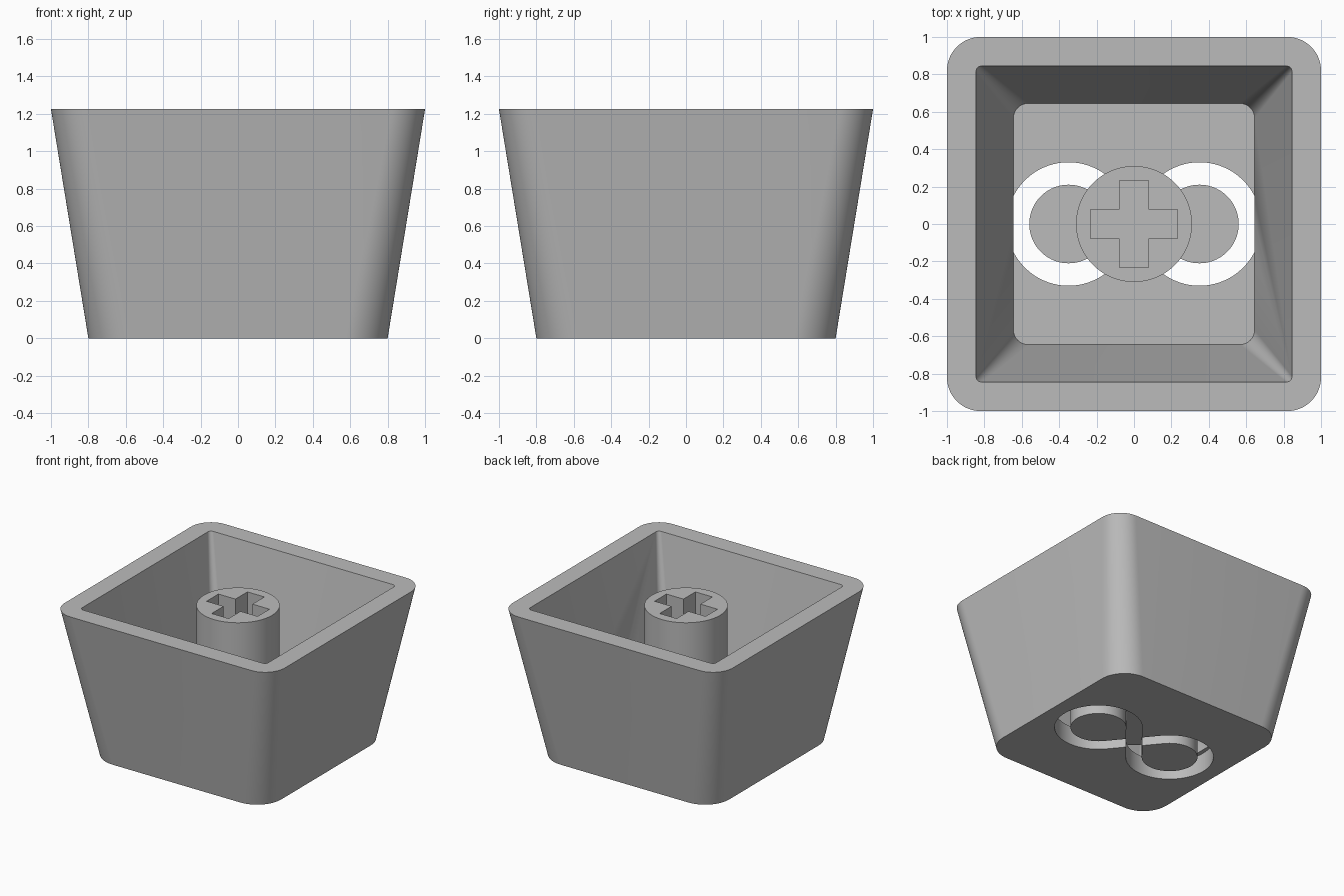
import bpy, bmesh, math
from mathutils import Vector

cube = bpy.data.objects.get("Cube")
if cube:
    bpy.data.objects.remove(cube, do_unlink=True)

HEIGHT, FLOOR = 1.225, 0.155
STEM_TOP, SOCKET_FLOOR = 1.16, 0.6

grey = bpy.data.materials.new("light_grey")
grey.use_nodes = True
grey.diffuse_color = (0.5, 0.5, 0.5, 1)
grey.node_tree.nodes["Principled BSDF"].inputs["Base Color"].default_value = (0.5, 0.5, 0.5, 1)


def loft(name, rings):
    """Skin a stack of equal-count rings and cap both ends."""
    bm = bmesh.new()
    loops = [[bm.verts.new(p) for p in ring] for ring in rings]
    n = len(loops[0])
    for low, high in zip(loops, loops[1:]):
        for i in range(n):
            j = (i + 1) % n
            bm.faces.new((low[i], low[j], high[j], high[i]))
    bm.faces.new(reversed(loops[0]))
    bm.faces.new(loops[-1])
    bmesh.ops.recalc_face_normals(bm, faces=bm.faces)
    mesh = bpy.data.meshes.new(name)
    bm.to_mesh(mesh)
    bm.free()
    mesh.materials.append(grey)
    obj = bpy.data.objects.new(name, mesh)
    bpy.context.collection.objects.link(obj)
    return obj


def prism(name, outline, z0, z1):
    return loft(name, [[(x, y, z) for x, y in outline] for z in (z0, z1)])


def rounded_square(half, radius, z, steps=16):
    points = []
    for quarter in range(4):
        mid = math.radians(45 + 90 * quarter)
        c = (half - radius) * math.sqrt(2)
        for k in range(steps + 1):
            a = math.radians(90 * (quarter + k / steps))
            points.append((c * math.cos(mid) + radius * math.cos(a),
                           c * math.sin(mid) + radius * math.sin(a), z))
    return points


def activate(obj):
    bpy.ops.object.select_all(action='DESELECT')
    obj.select_set(True)
    bpy.context.view_layer.objects.active = obj


def cut(obj, cutter):
    mod = obj.modifiers.new("cut", 'BOOLEAN')
    mod.operation, mod.solver, mod.object = 'DIFFERENCE', 'EXACT', cutter
    activate(obj)
    bpy.ops.object.modifier_apply(modifier=mod.name)
    bpy.data.objects.remove(cutter, do_unlink=True)


def smooth(obj):
    activate(obj)
    bpy.ops.object.shade_smooth_by_angle(angle=math.radians(30))


def slot_outline(flip, centre=0.35, radius=0.27, width=0.12, steps=40):
    """S-shaped strip: half of each ring joined by a diagonal through the middle."""
    tangent = math.pi - math.acos(radius / centre)
    start = -0.06
    half = []
    for k in range(steps + 1):
        a = start + (tangent - start) * k / steps
        half.append((Vector((centre, 0)), Vector((math.cos(a), math.sin(a)))))
    side_a = [c + d * (radius + width / 2) for c, d in half]
    side_b = [c + d * (radius - width / 2) for c, d in half]
    # the second half is the first turned half a circle, so its sides swap
    left = side_a + [-p for p in reversed(side_b)]
    right = side_b + [-p for p in reversed(side_a)]
    return [(p.x, p.y * flip) for p in left + right[::-1]]


# Tapered open shell
shell = loft("shell", [
    rounded_square(0.8, 0.22, 0),
    rounded_square(1.0, 0.18, HEIGHT),
    rounded_square(0.845, 0.03, HEIGHT),
    rounded_square(0.645, 0.08, FLOOR),
])

# Double-loop slot through the floor
for flip in (1, -1):
    cut(shell, prism("slot_cutter", slot_outline(flip), -0.1, FLOOR + 0.002))
smooth(shell)

# Central post with a cross-shaped socket
circle = [(0.31 * math.cos(a), 0.31 * math.sin(a))
          for a in (2 * math.pi * i / 96 for i in range(96))]
stem = prism("stem", circle, FLOOR, STEM_TOP)
arm, thick = 0.232, 0.077
cross = []
for q in range(4):
    c, s = round(math.cos(q * math.pi / 2)), round(math.sin(q * math.pi / 2))
    for x, y in ((arm, -thick), (arm, thick), (thick, thick)):
        cross.append((x * c - y * s, x * s + y * c))
cut(stem, prism("socket_cutter", cross, SOCKET_FLOOR, STEM_TOP + 0.1))
smooth(stem)
